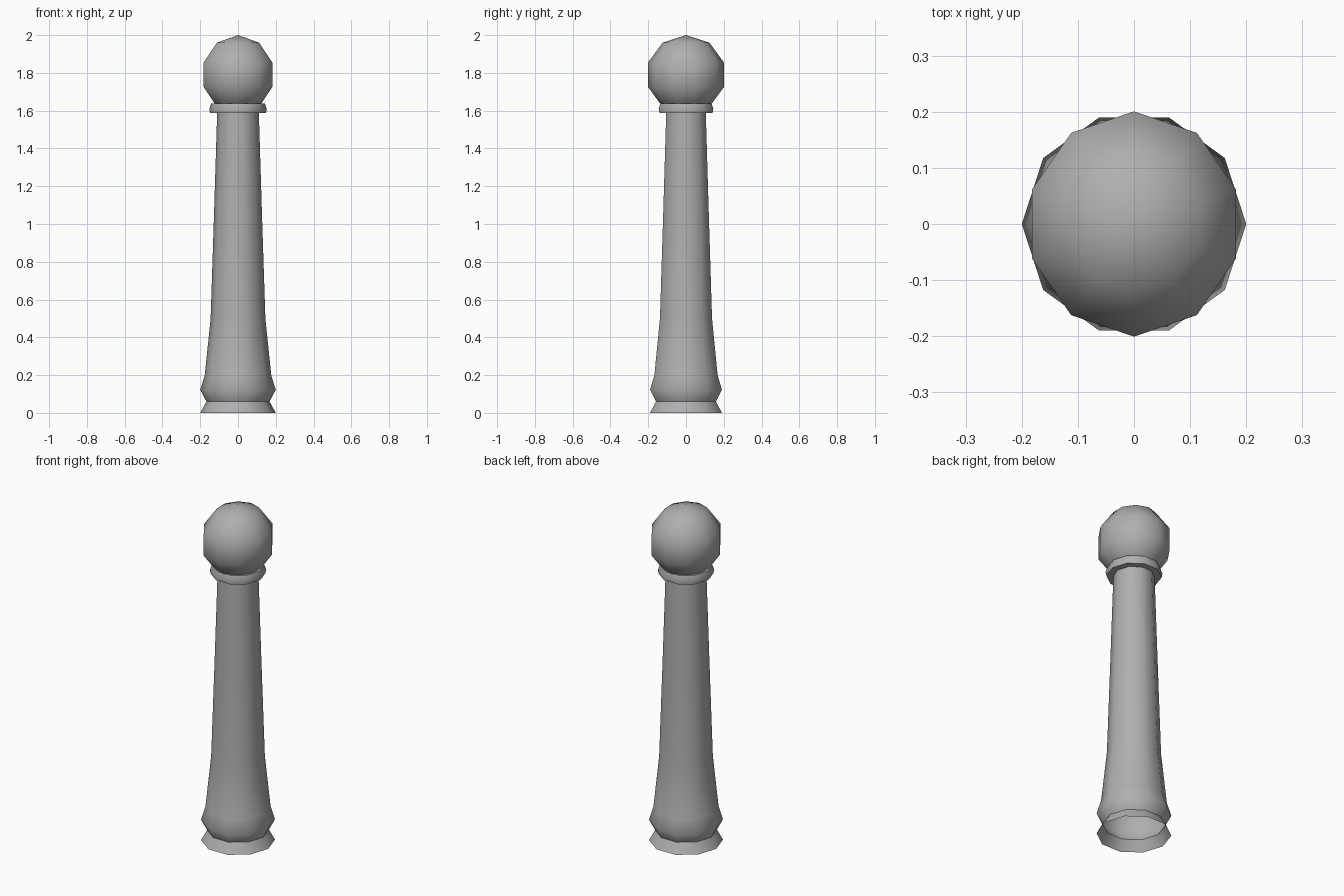
import bpy, bmesh, math

if "Cube" in bpy.data.objects:
    bpy.data.objects.remove(bpy.data.objects["Cube"])

SIDES = 10

# Darker grey for the whole post
grey = bpy.data.materials.new("dark_grey")
grey.diffuse_color = (0.43, 0.43, 0.43, 1)
grey.use_nodes = True
grey.node_tree.nodes["Principled BSDF"].inputs["Base Color"].default_value = grey.diffuse_color


def finish(name, bm, angle):
    """Turn a bmesh into a named object, smooth except at hard creases."""
    mesh = bpy.data.meshes.new(name)
    bmesh.ops.recalc_face_normals(bm, faces=bm.faces)
    bm.to_mesh(mesh)
    bm.free()
    mesh.materials.append(grey)
    obj = bpy.data.objects.new(name, mesh)
    bpy.context.collection.objects.link(obj)
    bpy.ops.object.select_all(action='DESELECT')
    obj.select_set(True)
    bpy.context.view_layer.objects.active = obj
    bpy.ops.object.shade_smooth_by_angle(angle=math.radians(angle))
    return obj


def lathe(name, profile, angle=50):
    """Turn a (radius, height) profile into a ten-sided open shell."""
    bm = bmesh.new()
    rings = []
    for r, z in profile:
        rings.append([bm.verts.new((r * math.cos(2 * math.pi * i / SIDES),
                                    r * math.sin(2 * math.pi * i / SIDES), z))
                      for i in range(SIDES)])
    for a, b in zip(rings, rings[1:]):
        for i in range(SIDES):
            j = (i + 1) % SIDES
            bm.faces.new((a[i], a[j], b[j], b[i]))
    return finish(name, bm, angle)


# Tapered shaft with flared foot, open underneath
lathe("post_shaft", [(0.2, 0.0), (0.167, 0.06), (0.2, 0.122), (0.176, 0.2),
                     (0.145, 0.5), (0.127, 1.05), (0.11, 1.6)])

# Collar under the ball
lathe("collar", [(0.105, 1.588), (0.148, 1.588), (0.152, 1.61),
                 (0.142, 1.639), (0.09, 1.639)])

# Ball finial, slightly narrower across x, with corners facing front and back
bm = bmesh.new()
bmesh.ops.create_uvsphere(bm, u_segments=SIDES, v_segments=5, radius=0.21)
bmesh.ops.scale(bm, vec=(0.955, 1.005, 1), verts=bm.verts)
bmesh.ops.translate(bm, vec=(0, 0, 1.79), verts=bm.verts)
finish("ball_finial", bm, 60)
